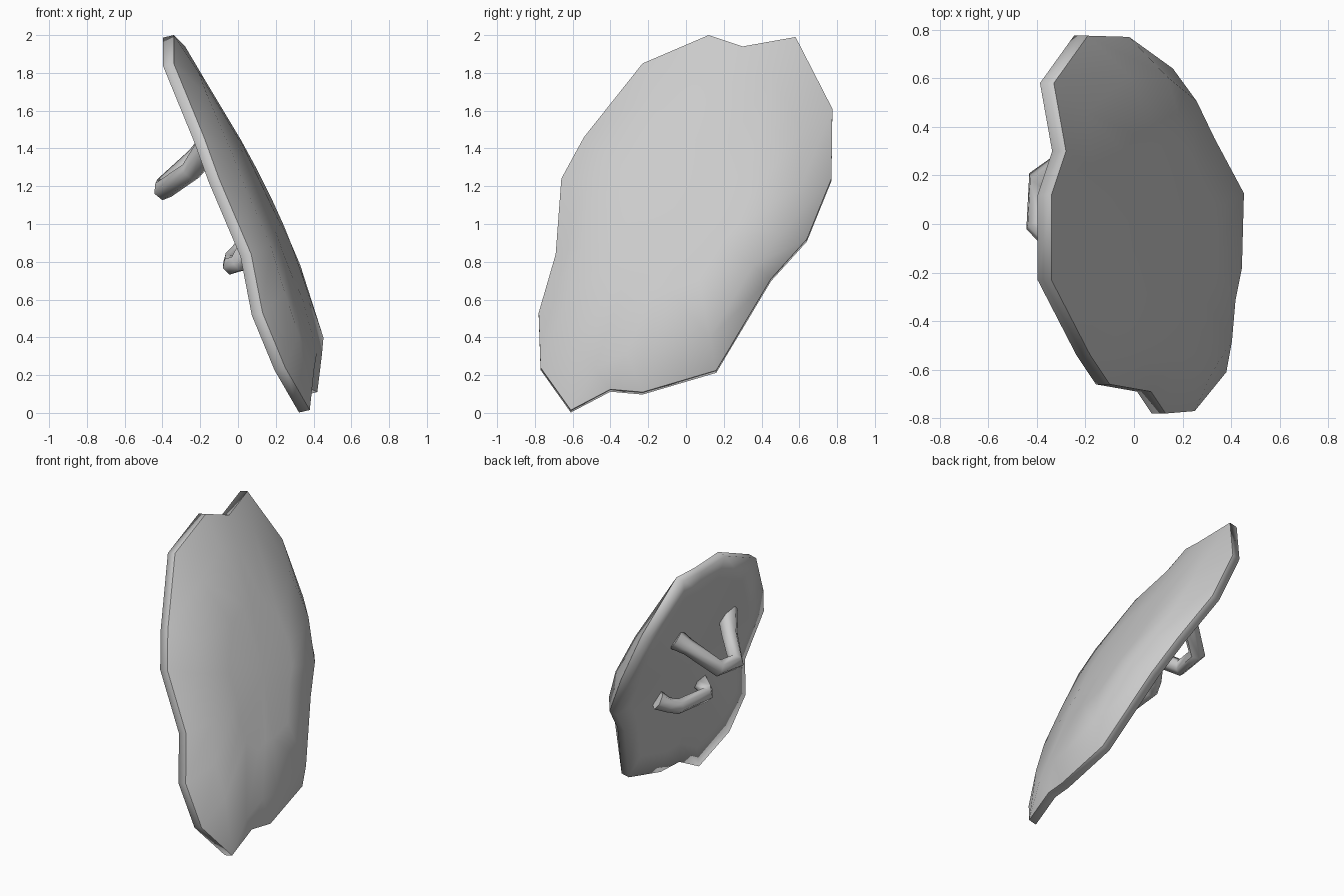
import bpy, bmesh
from mathutils import Vector

if "Cube" in bpy.data.objects:
    bpy.data.objects.remove(bpy.data.objects["Cube"])

# Front rim of the leaning shield: (x, y, z)
RIM = [(-.34, .12, 2.0), (-.28, .30, 1.94), (-.33, .58, 1.99), (-.19, .775, 1.61),
       (-.02, .77, 1.24), (.16, .64, .92), (.23, .45, .71), (.40, .16, .225),
       (.42, -.23, .11), (.39, -.40, .125), (.38, -.61, .015), (.25, -.77, .24),
       (.13, -.78, .53), (.07, -.69, .84), (-.10, -.66, 1.24), (-.18, -.54, 1.46),
       (-.34, -.23, 1.85)]
CENTRE = (0.0, 1.05)


def inset_yz(p, t):
    return p[1] + (CENTRE[0] - p[1]) * t, p[2] + (CENTRE[1] - p[2]) * t


def dome_point(p, t):
    """Point on the gently domed front, above the leaning plane."""
    y, z = inset_yz(p, t)
    bulge = .235 + .10 * y - .15 * y * y - .13 * (z - .8) ** 2
    return Vector((.384 - .391 * z + bulge, y, z))


def back_point(p, t):
    """Point on the nearly flat back."""
    y, z = inset_yz(p, t)
    return Vector((p[0] - .057 + (-.025 - p[0] + .057) * t, y, z - .013))


# Shield plate: nearly flat back, thin rim wall, domed front
bm = bmesh.new()
inner = [bm.verts.new(back_point(p, .2)) for p in RIM]
back = [bm.verts.new(back_point(p, 0)) for p in RIM]
front = [bm.verts.new(p) for p in RIM]
ring = [bm.verts.new(dome_point(p, .21)) for p in RIM]
mid = [bm.verts.new(dome_point(p, .58)) for p in RIM]
top = bm.verts.new(dome_point(RIM[0], 1))
bottom = bm.verts.new(back_point(RIM[0], 1))
n = len(RIM)
for i in range(n):
    j = (i + 1) % n
    for a, b in ((inner, back), (back, front), (front, ring), (ring, mid)):
        bm.faces.new((a[i], a[j], b[j], b[i]))
    bm.faces.new((mid[i], mid[j], top))
    bm.faces.new((inner[j], inner[i], bottom))
bmesh.ops.recalc_face_normals(bm, faces=bm.faces)
for f in bm.faces:
    f.smooth = True
for i in range(n):  # only the front rim edge is crisp
    bm.edges.get((front[i], front[(i + 1) % n])).smooth = False
me = bpy.data.meshes.new("shield_plate")
bm.to_mesh(me)
bm.free()
plate = bpy.data.objects.new("shield_plate", me)
bpy.context.collection.objects.link(plate)


# Bent straps on the back, flared where they meet the plate
def handle(name, path, radius):
    cu = bpy.data.curves.new(name, 'CURVE')
    cu.dimensions = '3D'
    cu.bevel_depth = radius
    cu.bevel_resolution = 1
    cu.use_fill_caps = True
    sp = cu.splines.new('POLY')
    sp.points.add(len(path) - 1)
    for k, (pt, co) in enumerate(zip(sp.points, path)):
        pt.co = (*co, 1)
        pt.radius = 1.3 if k in (0, len(path) - 1) else 1.0
    ob = bpy.data.objects.new(name, cu)
    bpy.context.collection.objects.link(ob)
    bpy.ops.object.select_all(action='DESELECT')
    ob.select_set(True)
    bpy.context.view_layer.objects.active = ob
    bpy.ops.object.convert(target='MESH')
    bpy.ops.object.shade_smooth_by_angle(angle=1.1)


handle("upper_handle", [(-.15, .34, 1.41), (-.22, .29, 1.35), (-.385, .18, 1.20),
                        (-.395, .00, 1.18), (-.25, -.14, 1.28), (-.15, -.25, 1.41)], .056)
handle("lower_handle", [(.05, .25, .88), (.0, .20, .84), (-.03, .13, .81),
                        (-.035, -.17, .78), (.0, -.22, .79), (.05, -.21, .85)], .05)
